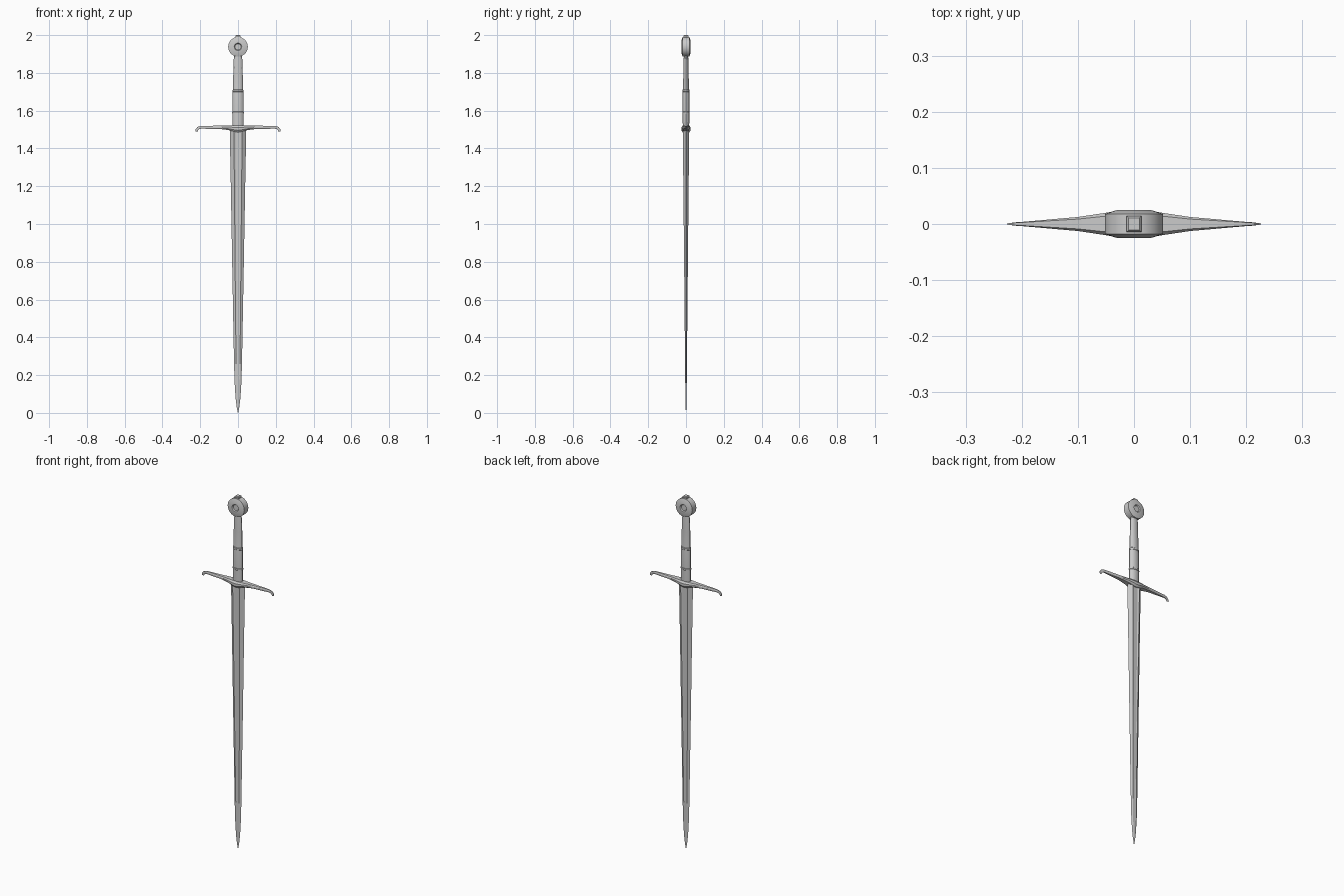
import bpy, bmesh, math
from mathutils import Vector

if "Cube" in bpy.data.objects:
    bpy.data.objects.remove(bpy.data.objects["Cube"])


def loft(name, rings, angle=25):
    """Skin a list of equal-length closed rings and cap both ends."""
    bm = bmesh.new()
    loops = [[bm.verts.new(p) for p in r] for r in rings]
    n = len(rings[0])
    for a, b in zip(loops, loops[1:]):
        for i in range(n):
            j = (i + 1) % n
            bm.faces.new((a[i], a[j], b[j], b[i]))
    bm.faces.new(loops[0])
    bm.faces.new(loops[-1])
    bmesh.ops.recalc_face_normals(bm, faces=bm.faces)
    mesh = bpy.data.meshes.new(name)
    bm.to_mesh(mesh)
    bm.free()
    ob = bpy.data.objects.new(name, mesh)
    bpy.context.collection.objects.link(ob)
    bpy.ops.object.select_all(action='DESELECT')
    ob.select_set(True)
    bpy.context.view_layer.objects.active = ob
    bpy.ops.object.shade_smooth_by_angle(angle=math.radians(angle))
    return ob


def oval(z, rx, ry, n=16):
    return [(rx * math.cos(2 * math.pi * i / n), ry * math.sin(2 * math.pi * i / n), z)
            for i in range(n)]


# Blade: tapered flat-sided section with a shallow central fuller
def blade_ring(z, w, t, groove):
    r, f = 0.5 * w, 0.3 * w
    half = [(w, 0), (r, t), (f, t * groove), (-f, t * groove), (-r, t)]
    return [(x, y, z) for x, y in half] + [(-x, -y, z) for x, y in half]


blade = [(0.0, 0.001, 0.0005, 1), (0.03, 0.007, 0.002, 1), (0.08, 0.013, 0.003, 1),
         (0.16, 0.018, 0.004, 1), (0.26, 0.021, 0.005, 0.95), (0.8, 0.031, 0.010, 0.75),
         (1.2, 0.038, 0.014, 0.75), (1.51, 0.044, 0.017, 0.75)]
loft("blade", [blade_ring(*s) for s in blade], 5)


# Crossguard: chamfered bar with a dipped centre and hooked pointed ends
def guard_ring(x, z, d, h, tilt):
    u = Vector((math.sin(tilt), 0, math.cos(tilt)))
    sec = [(d, 0.4), (0.7 * d, 1), (-0.7 * d, 1), (-d, 0.4),
           (-d, -0.4), (-0.7 * d, -1), (0.7 * d, -1), (d, -0.4)]
    return [Vector((x, y, z)) + u * (k * h) for y, k in sec]


arm = [(0.02, 1.505, 0.025, 0.016, 0), (0.05, 1.509, 0.020, 0.0115, 0),
       (0.10, 1.512, 0.0125, 0.0085, 0), (0.197, 1.512, 0.004, 0.0075, 0.1),
       (0.210, 1.508, 0.003, 0.0075, 0.6), (0.217, 1.500, 0.002, 0.0075, 1.1),
       (0.220, 1.490, 0.001, 0.006, 1.4)]
left = [guard_ring(-x, z, d, h, -t) for x, z, d, h, t in reversed(arm)]
mid = [guard_ring(0, 1.503, 0.025, 0.018, 0)]
loft("crossguard", left + mid + [guard_ring(*s) for s in arm], 15)

# Grip: oval handle, swelling at the middle, with bands
grip = [(1.515, 0.028, 0.017), (1.60, 0.029, 0.018), (1.70, 0.028, 0.0175),
        (1.72, 0.026, 0.0155), (1.80, 0.025, 0.014), (1.87, 0.023, 0.0125),
        (1.90, 0.019, 0.011)]
loft("grip", [oval(*s) for s in grip])
for i, (z, rx, ry) in enumerate([(1.59, 0.0305, 0.0195), (1.705, 0.0295, 0.019)]):
    loft(f"grip_band_{i + 1}", [oval(z - 0.007, rx - 0.003, ry - 0.003),
                                oval(z - 0.004, rx, ry), oval(z + 0.004, rx, ry),
                                oval(z + 0.007, rx - 0.003, ry - 0.003)])

# Pommel: bevelled wheel with a recessed boss on each face
profile = [(0.012, 0.019), (0.016, 0.019), (0.020, 0.025), (0.030, 0.025), (0.052, 0.018)]
side = profile + [(r, -y) for r, y in reversed(profile)]
loft("pommel", [[(x, y, 1.938 + z) for x, z, _ in oval(0, r, r, 32)]
                for r, y in side])

# Peen block on top of the pommel
block = [(1.978, 0.020, 0.012), (1.988, 0.013, 0.014), (1.996, 0.013, 0.014), (2.0, 0.010, 0.011)]
loft("peen_block", [[(x, y, z), (-x, y, z), (-x, -y, z), (x, -y, z)]
                    for z, x, y in block], 5)
